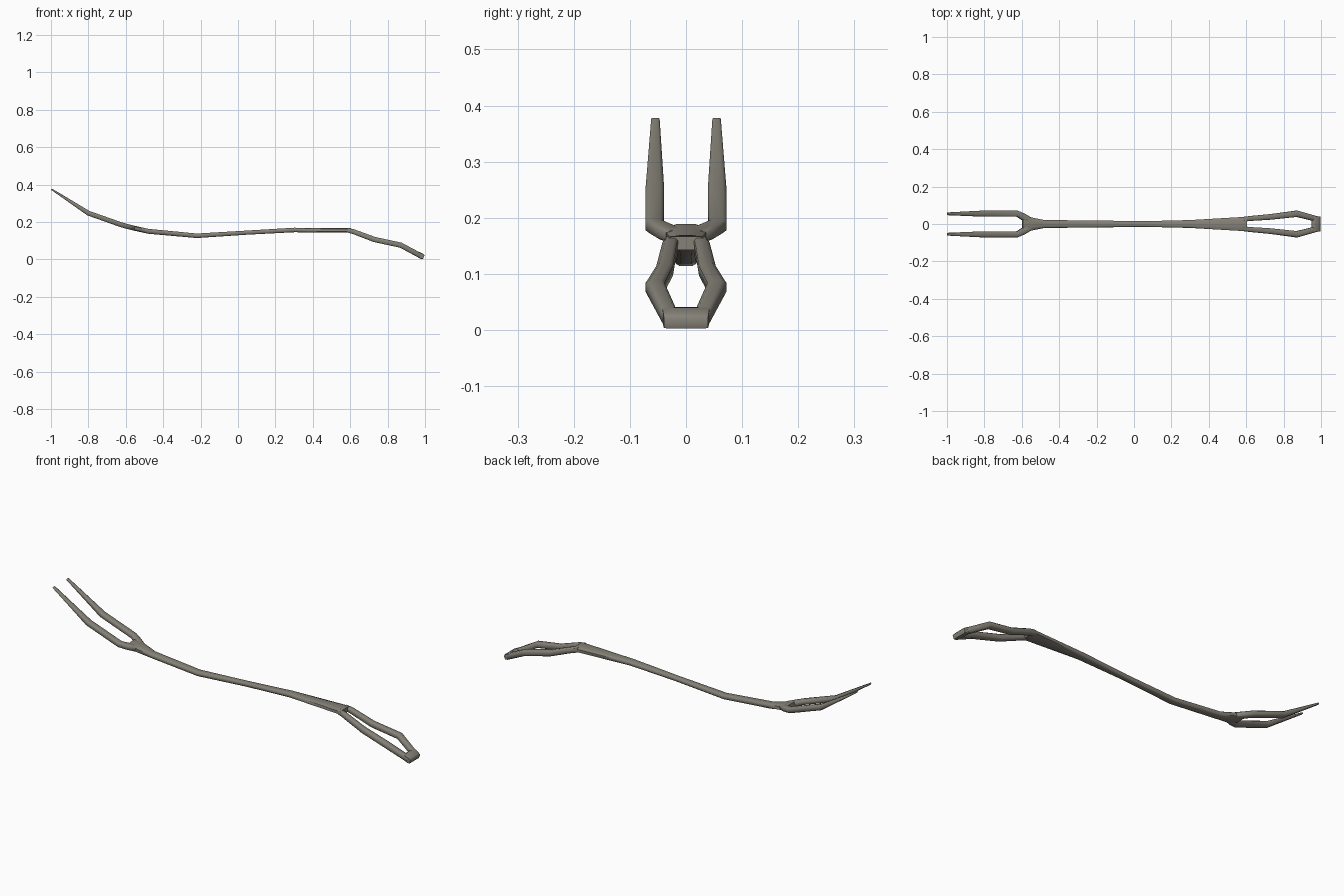
import bpy, bmesh, math
from mathutils import Vector

if "Cube" in bpy.data.objects:
    bpy.data.objects.remove(bpy.data.objects["Cube"])

metal = bpy.data.materials.new("warm grey metal")
metal.diffuse_color = (0.235, 0.22, 0.185, 1)
metal.use_nodes = True
metal.node_tree.nodes["Principled BSDF"].inputs["Base Color"].default_value = metal.diffuse_color


def bar(name, stations, square=0.6, sides=(1,)):
    """Sweep a chamfered section along x-z stations (x, z, y0, y1, half thickness)."""
    k = square
    section = [(-1, -k), (-k, -1), (k, -1), (1, -k), (1, k), (k, 1), (-k, 1), (-1, k)]
    bm = bmesh.new()
    for s in sides:
        rings = []
        for i, (x, z, y0, y1, t) in enumerate(stations):
            a, b = stations[max(i - 1, 0)], stations[min(i + 1, len(stations) - 1)]
            d = Vector((b[0] - a[0], 0, b[1] - a[1])).normalized()
            n = Vector((-d.z, 0, d.x))
            if n.z < 0:
                n = -n
            mid, half = (y0 + y1) / 2, (y1 - y0) / 2
            rings.append([bm.verts.new(Vector((x, s * (mid + half * u), z)) + n * t * v)
                          for u, v in section])
        for r, q in zip(rings, rings[1:]):
            for j in range(8):
                m = (j + 1) % 8
                bm.faces.new((r[j], r[m], q[m], q[j]))
        bm.faces.new(rings[0])
        bm.faces.new(rings[-1])
    bmesh.ops.recalc_face_normals(bm, faces=bm.faces)
    me = bpy.data.meshes.new(name)
    bm.to_mesh(me)
    bm.free()
    me.materials.append(metal)
    ob = bpy.data.objects.new(name, me)
    bpy.context.collection.objects.link(ob)
    bpy.ops.object.select_all(action='DESELECT')
    ob.select_set(True)
    bpy.context.view_layer.objects.active = ob
    bpy.ops.object.shade_smooth_by_angle(angle=math.radians(65))
    return ob


# curved handle, flaring at both ends
bar("handle", [(-0.597, 0.177, -0.030, 0.030, 0.012),
               (-0.565, 0.169, -0.038, 0.038, 0.013),
               (-0.48, 0.150, -0.021, 0.021, 0.013),
               (-0.22, 0.126, -0.019, 0.019, 0.012),
               (0.05, 0.143, -0.015, 0.015, 0.011),
               (0.30, 0.157, -0.021, 0.021, 0.012),
               (0.605, 0.155, -0.039, 0.039, 0.012)])

# two tapering tines
bar("tines", [(-0.55, 0.166, 0.002, 0.034, 0.012),
              (-0.585, 0.174, 0.012, 0.055, 0.013),
              (-0.625, 0.185, 0.039, 0.072, 0.013),
              (-0.80, 0.247, 0.039, 0.072, 0.013),
              (-0.997, 0.375, 0.047, 0.062, 0.004)], sides=(1, -1))

# two sides of the hanging loop
bar("loop_sides", [(0.585, 0.156, 0.012, 0.038, 0.012),
                   (0.615, 0.149, 0.016, 0.042, 0.013),
                   (0.73, 0.106, 0.023, 0.053, 0.014),
                   (0.87, 0.076, 0.038, 0.072, 0.014),
                   (0.978, 0.018, 0.012, 0.041, 0.014)], sides=(1, -1))

# bar closing the end of the loop, with rounded long edges
bar("loop_end", [(0.952, 0.034, -0.043, 0.043, 0.008),
                 (0.962, 0.028, -0.042, 0.042, 0.014),
                 (0.983, 0.016, -0.040, 0.040, 0.015),
                 (0.993, 0.012, -0.039, 0.039, 0.010)], square=0.85)
